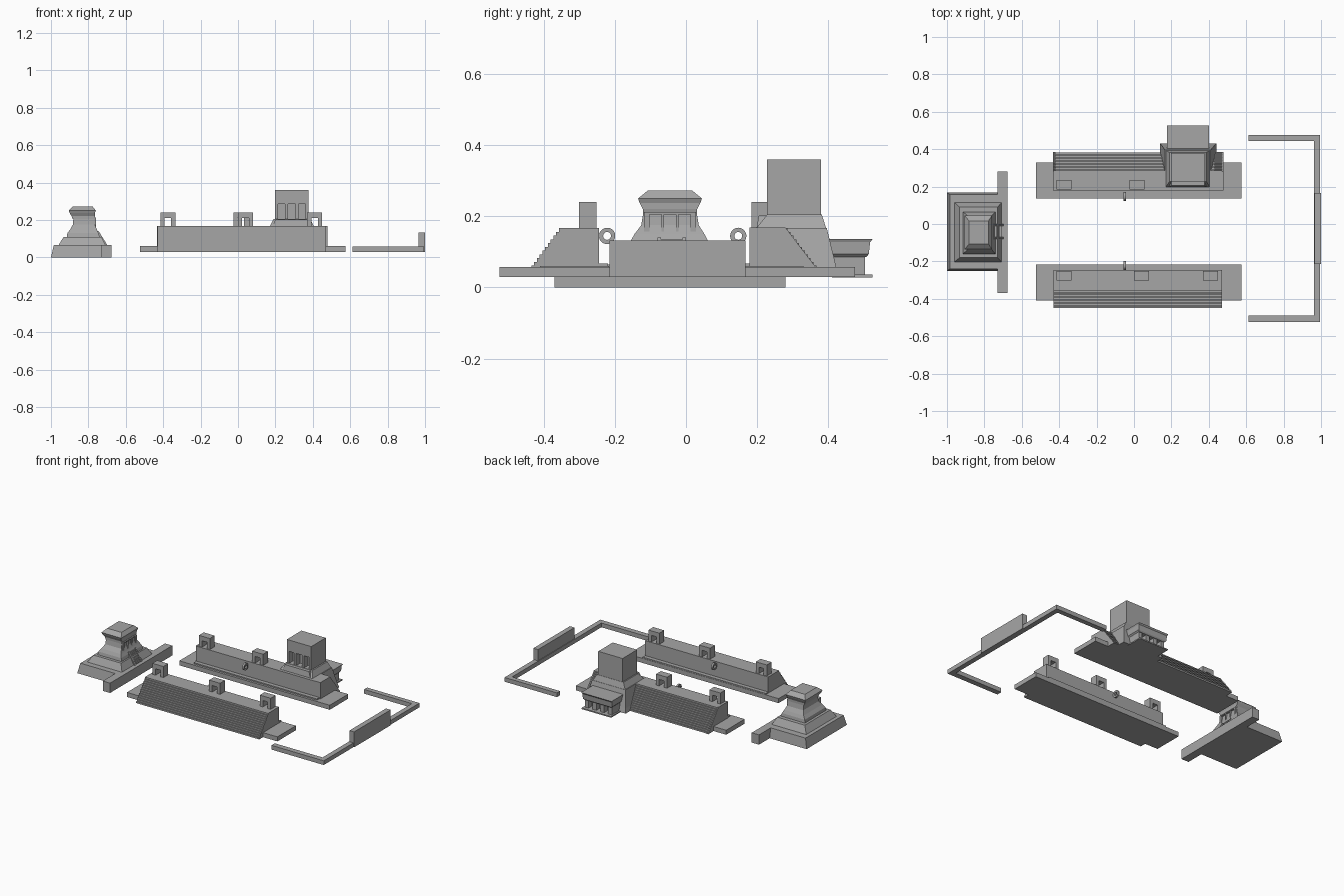
import bpy, bmesh, math

old = bpy.data.objects.get("Cube")
if old:
    bpy.data.objects.remove(old, do_unlink=True)

stone = bpy.data.materials.new("grey stone")
stone.use_nodes = True
GREY = (0.38, 0.38, 0.38, 1)
stone.diffuse_color = GREY
stone.node_tree.nodes["Principled BSDF"].inputs["Base Color"].default_value = GREY


def finish(name, bm):
    bmesh.ops.recalc_face_normals(bm, faces=bm.faces)
    mesh = bpy.data.meshes.new(name)
    bm.to_mesh(mesh)
    bm.free()
    mesh.materials.append(stone)
    ob = bpy.data.objects.new(name, mesh)
    bpy.context.collection.objects.link(ob)
    return ob


def tiers(name, levels):
    """Stack of rectangles (z, x0, x1, y0, y1) joined into one solid."""
    bm = bmesh.new()
    rings = [[bm.verts.new((x, y, z)) for x, y in ((a, c), (b, c), (b, d), (a, d))]
             for z, a, b, c, d in levels]
    for low, high in zip(rings, rings[1:]):
        for i in range(4):
            j = (i + 1) % 4
            bm.faces.new((low[i], low[j], high[j], high[i]))
    bm.faces.new(rings[0][::-1])
    bm.faces.new(rings[-1])
    return finish(name, bm)


def box(name, x0, x1, y0, y1, z0, z1):
    return tiers(name, [(z0, x0, x1, y0, y1), (z1, x0, x1, y0, y1)])


def prism(name, profile, start, end, axis):
    """Extrude a (horizontal, z) profile along x or y."""
    def place(h, z, t):
        return (t, h, z) if axis == "x" else (h, t, z)
    bm = bmesh.new()
    a = [bm.verts.new(place(h, z, start)) for h, z in profile]
    b = [bm.verts.new(place(h, z, end)) for h, z in profile]
    bm.faces.new(a)
    bm.faces.new(b[::-1])
    for i in range(len(a)):
        j = (i + 1) % len(a)
        bm.faces.new((a[i], b[i], b[j], a[j]))
    return finish(name, bm)


def cut(target, *extent):
    cutter = box(target.name + "_cutter", *extent)
    cutter.hide_render = True
    cutter.hide_set(True)
    mod = target.modifiers.new("opening", "BOOLEAN")
    mod.operation = "DIFFERENCE"
    mod.solver = "EXACT"
    mod.object = cutter
    bpy.context.view_layer.objects.active = target
    bpy.ops.object.modifier_apply(modifier=mod.name)
    bpy.data.objects.remove(cutter, do_unlink=True)


def stairs(h0, z0, h1, z1, n):
    """Stepped line from the foot (h0, z0) to the head (h1, z1)."""
    pts = [(h0, z0)]
    for i in range(n):
        h, z = h0 + (h1 - h0) * i / n, z0 + (z1 - z0) * (i + 1) / n
        pts += [(h, z), (h + (h1 - h0) / n, z)]
    return pts


# Two long ranges with stepped backs, benches, small gateways and rings
def court_range(side, wall, foot, head, edges, gates, ring_y):
    box(side + "_platform", -0.525, 0.575, *edges, 0.03, 0.06)
    prism(side + "_stepped_mass",
          stairs(foot, 0.03, head, 0.167, 13) + [(wall, 0.167), (wall, 0.03)],
          -0.43, 0.47, "x")
    s = 1 if wall > 0 else -1
    bench = sorted((wall - s * 0.026, wall))
    box(side + "_bench", -0.43, 0.47, *bench, 0.055, 0.068)
    y0, y1 = sorted((wall + s * 0.006, wall + s * 0.056))
    for i, x in enumerate(gates):
        name = f"{side}_gateway_{i + 1}"
        prism(name, [(x, 0.165), (x, 0.24), (x + 0.08, 0.24), (x + 0.08, 0.165),
                     (x + 0.058, 0.165), (x + 0.058, 0.21),
                     (x + 0.022, 0.21), (x + 0.022, 0.165)], y0, y1, "y")
    # ring with a square section, axis along the court
    bm = bmesh.new()
    n = 20
    loops = []
    for r, x in ((0.023, -0.056), (0.023, -0.044), (0.011, -0.044), (0.011, -0.056)):
        loops.append([bm.verts.new((x, ring_y + r * math.cos(2 * math.pi * k / n),
                                    0.145 + r * math.sin(2 * math.pi * k / n)))
                      for k in range(n)])
    for i in range(4):
        p, q = loops[i], loops[(i + 1) % 4]
        for k in range(n):
            m = (k + 1) % n
            bm.faces.new((p[k], p[m], q[m], q[k]))
    finish(side + "_ring", bm)


court_range("south", -0.245, -0.45, -0.35, (-0.41, -0.217), (-0.415, 0, 0.37), -0.222)
court_range("north", 0.178, 0.383, 0.278, (0.137, 0.33), (-0.415, -0.025), 0.147)

# Smooth balustrades closing the north stair
for name, x0, x1 in (("north_balustrade_left", 0.43, 0.478),
                     ("north_balustrade_right", -0.433, -0.42)):
    prism(name, [(0.386, 0.03), (0.28, 0.168), (0.178, 0.168), (0.178, 0.03)], x0, x1, "x")

# End wall with a raised middle
box("end_wall", 0.962, 0.995, -0.525, 0.475, 0.03, 0.058)
box("end_wall_front_arm", 0.612, 0.962, -0.525, -0.49, 0.03, 0.058)
box("end_wall_back_arm", 0.612, 0.962, 0.443, 0.475, 0.03, 0.058)
box("end_wall_raised_part", 0.966, 1.0, -0.215, 0.167, 0.03, 0.132)

# Temple on the right end of the court
box("temple_terrace", -0.73, -0.677, -0.37, 0.28, 0, 0.065)
tiers("temple_base", [(0, -1, -0.725, -0.252, 0.168),
                      (0.065, -0.985, -0.725, -0.24, 0.158)])
tiers("temple_tiers", [(0.06, -0.963, -0.705, -0.205, 0.117),
                       (0.11, -0.932, -0.73, -0.18, 0.09),
                       (0.11, -0.915, -0.74, -0.16, 0.065),
                       (0.13, -0.912, -0.745, -0.156, 0.062),
                       (0.15, -0.897, -0.755, -0.145, 0.052),
                       (0.175, -0.883, -0.765, -0.126, 0.036),
                       (0.21, -0.88, -0.77, -0.12, 0.03)])
tiers("temple_roof", [(0.205, -0.883, -0.768, -0.121, 0.031),
                      (0.22, -0.89, -0.765, -0.121, 0.031),
                      (0.237, -0.9, -0.765, -0.13, 0.04),
                      (0.25, -0.905, -0.76, -0.135, 0.045),
                      (0.273, -0.882, -0.778, -0.107, 0.017)])
portico = box("temple_portico", -0.845, -0.758, -0.118, 0.028, 0.12, 0.212)
for y in (-0.103, -0.062, -0.021):
    cut(portico, -0.785, -0.7, y, y + 0.034, 0.14, 0.205)

# Temple stair between two balustrades
prism("temple_stair", stairs(-0.702, 0.06, -0.75, 0.135, 7) + [(-0.775, 0.135), (-0.775, 0.06)],
      -0.07, -0.01, "y")
for name, y in (("temple_balustrade_right", -0.08), ("temple_balustrade_left", -0.01)):
    prism(name, [(-0.695, 0.06), (-0.745, 0.14), (-0.775, 0.14), (-0.775, 0.06)],
          y, y + 0.01, "y")

# Tower temple on the north range
tiers("tower_base", [(0.03, 0.14, 0.44, 0.178, 0.43),
                     (0.06, 0.147, 0.432, 0.178, 0.422),
                     (0.167, 0.165, 0.41, 0.185, 0.396),
                     (0.167, 0.17, 0.405, 0.198, 0.394),
                     (0.205, 0.19, 0.386, 0.228, 0.382)])
tower = box("tower", 0.198, 0.376, 0.228, 0.38, 0.16, 0.36)
tiers("tower_door_sill", [(0.165, 0.185, 0.39, 0.198, 0.3),
                          (0.203, 0.2, 0.376, 0.205, 0.3)])
for x0, x1 in ((0.213, 0.25), (0.266, 0.308), (0.324, 0.361)):
    cut(tower, x0, x1, 0.2, 0.27, 0.205, 0.285)

# Low shrine behind the tower
box("shrine_floor", 0.18, 0.396, 0.41, 0.525, 0.028, 0.036)
tiers("shrine_roof", [(0.086, 0.19, 0.386, 0.39, 0.508),
                      (0.094, 0.182, 0.394, 0.39, 0.514),
                      (0.128, 0.18, 0.396, 0.39, 0.518),
                      (0.137, 0.176, 0.4, 0.39, 0.526)])
box("shrine_body", 0.19, 0.386, 0.41, 0.468, 0.03, 0.09)
for i in range(4):
    x = 0.19 + i * 0.0567
    box(f"shrine_pillar_{i + 1}", x, x + 0.026, 0.46, 0.504, 0.03, 0.09)
